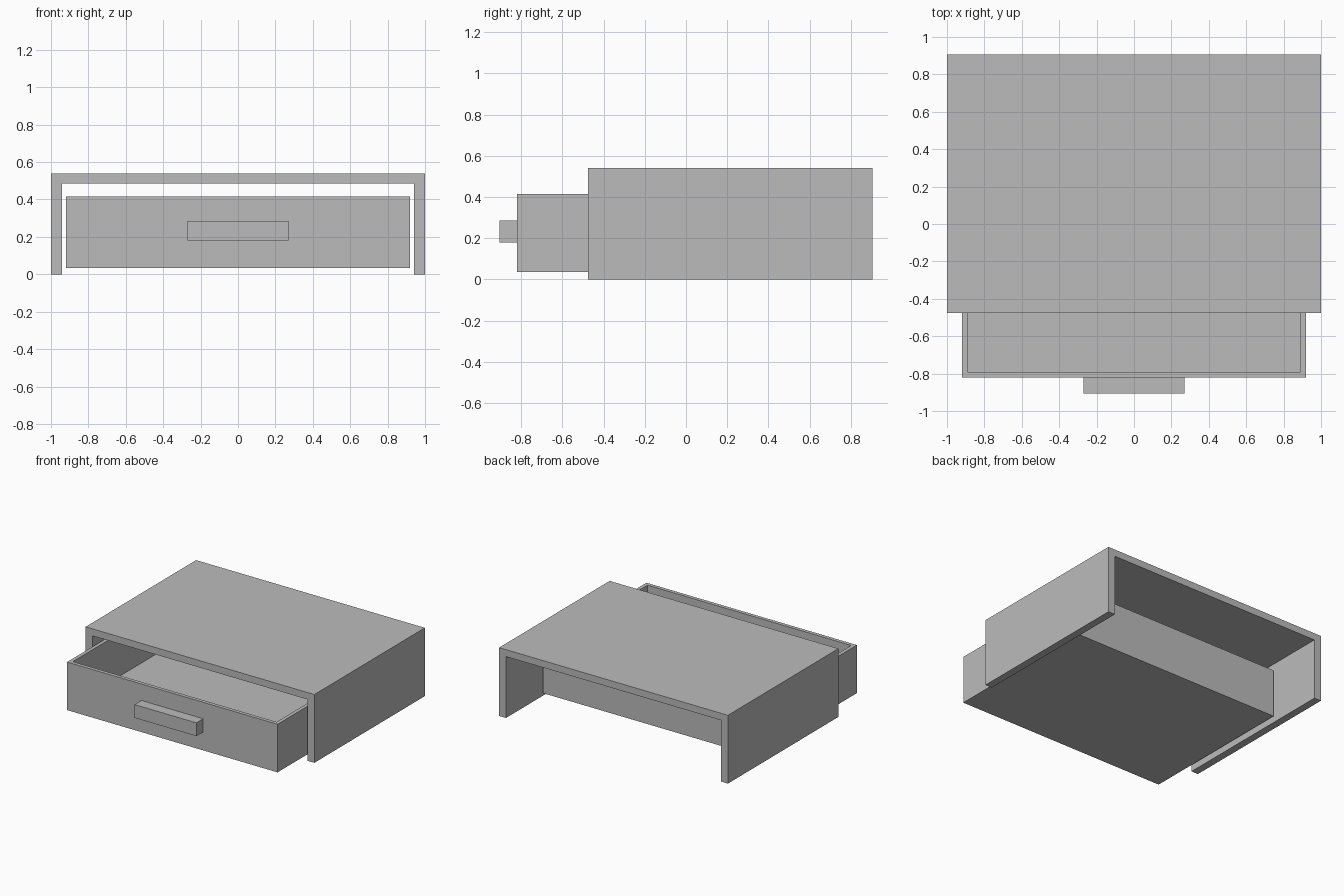
import bpy
import bmesh

if "Cube" in bpy.data.objects:
    bpy.data.objects.remove(bpy.data.objects["Cube"])

GREY = (0.5, 0.5, 0.5, 1)
mat = bpy.data.materials.new("plain grey")
mat.use_nodes = True
mat.diffuse_color = GREY
mat.node_tree.nodes["Principled BSDF"].inputs["Base Color"].default_value = GREY


def finish(name, bm):
    bmesh.ops.recalc_face_normals(bm, faces=bm.faces)
    mesh = bpy.data.meshes.new(name)
    bm.to_mesh(mesh)
    bm.free()
    mesh.materials.append(mat)
    obj = bpy.data.objects.new(name, mesh)
    bpy.context.collection.objects.link(obj)
    return obj


def box(lo, hi):
    bm = bmesh.new()
    bmesh.ops.create_cube(bm, size=1)
    for v in bm.verts:
        v.co = [a if c < 0 else b for c, a, b in zip(v.co, lo, hi)]
    return bm


# Cabinet shell: an upside-down U extruded from front to back, open at both ends
W, H, FRONT, BACK = 1.0, 0.54, -0.475, 0.905
IN_W, IN_H = 0.94, 0.485
half = [(IN_W, 0), (W, 0), (W, H)]
outline = half + [(-x, z) for x, z in reversed(half)] + [(-IN_W, IN_H), (IN_W, IN_H)]
bm = bmesh.new()
face = bm.faces.new([bm.verts.new((x, FRONT, z)) for x, z in outline])
extruded = bmesh.ops.extrude_face_region(bm, geom=[face], use_keep_orig=True)["geom"]
moved = [g for g in extruded if isinstance(g, bmesh.types.BMVert)]
bmesh.ops.translate(bm, verts=moved, vec=(0, BACK - FRONT, 0))
finish("cabinet_shell", bm)

# Drawer tray: a box whose top is inset and pushed down to the floor
D_FRONT, D_BACK, D_LOW, D_HIGH, WALL = -0.82, 0.47, 0.035, 0.415, 0.041
bm = box((-0.92, D_FRONT, D_LOW), (0.92, D_BACK, D_HIGH))
bm.normal_update()
top = max(bm.faces, key=lambda f: f.calc_center_median().z)
bmesh.ops.inset_region(bm, faces=[top], thickness=WALL)
well = bmesh.ops.extrude_discrete_faces(bm, faces=[top])["faces"][0]
bmesh.ops.translate(bm, verts=well.verts, vec=(0, 0, D_LOW + WALL - D_HIGH))
finish("drawer_tray", bm)

# Handle block on the drawer front
finish("drawer_handle", box((-0.27, -0.905, 0.18), (0.27, D_FRONT, 0.285)))
